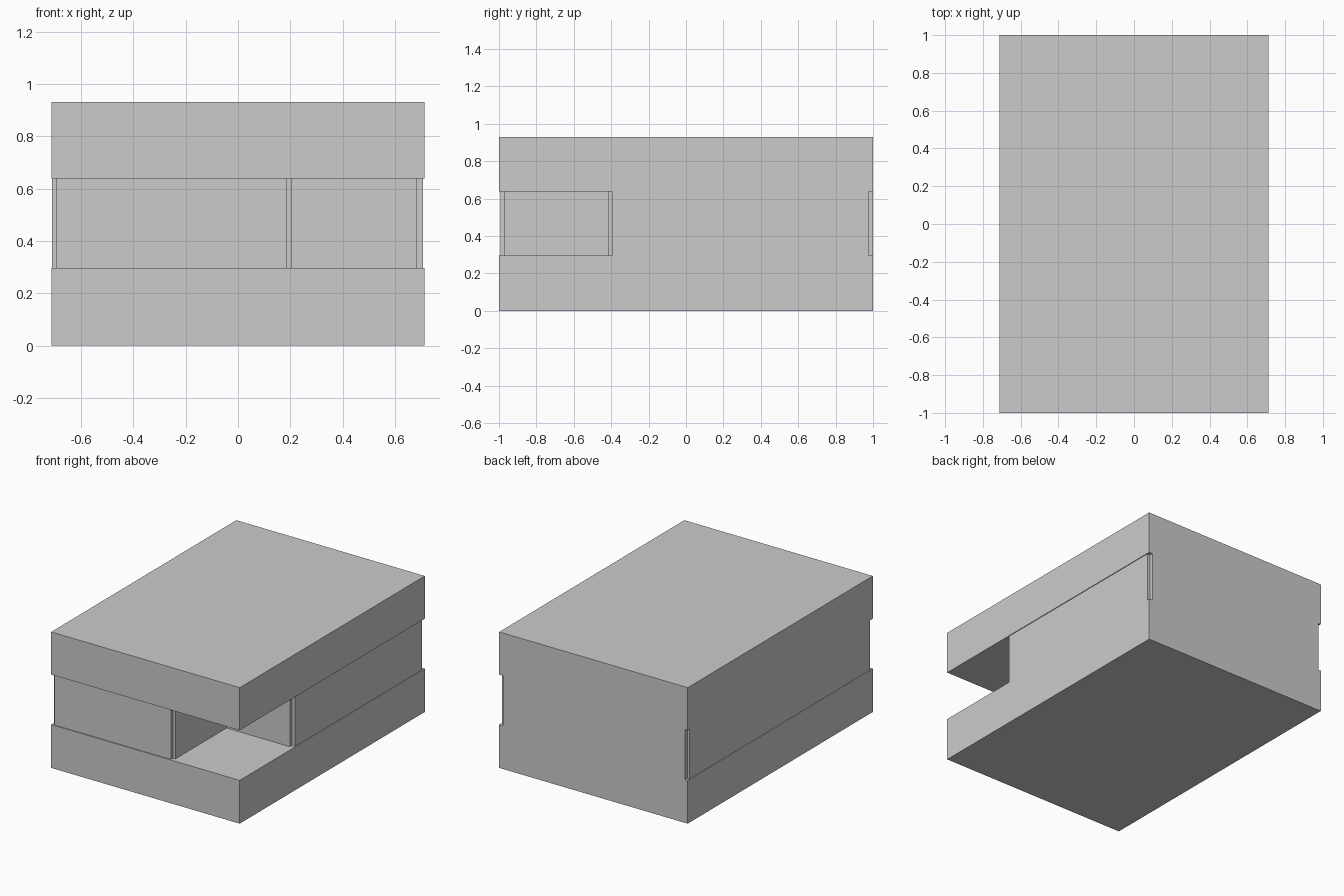
import bpy

if "Cube" in bpy.data.objects:
    bpy.data.objects.remove(bpy.data.objects["Cube"])

HX, HY = 0.713, 1.0        # half width and half depth of the slabs
Z1, Z2, TOP = 0.296, 0.638, 0.93


def box(name, x0, x1, y0, y1, z0, z1):
    bpy.ops.mesh.primitive_cube_add(
        size=1, location=((x0 + x1) / 2, (y0 + y1) / 2, (z0 + z1) / 2))
    ob = bpy.context.object
    ob.name = name
    ob.scale = (x1 - x0, y1 - y0, z1 - z0)
    bpy.ops.object.transform_apply(location=False, rotation=False, scale=True)
    return ob


# Solid slabs below and above the recessed storey
box("bottom_slab", -HX, HX, -HY, HY, 0, Z1)
box("top_slab", -HX, HX, -HY, HY, Z2, TOP)

# Thin wall panels, meeting only at their inner edges so each outer corner is notched;
# the front right corner is left open
walls = {
    "front_wall": (-0.693, 0.187, -0.993, -0.972),
    "left_wall": (-0.711, -0.693, -0.972, 0.976),
    "back_wall": (-0.693, 0.685, 0.976, HY),
    "right_wall": (0.685, 0.708, -0.396, 0.976),
    "recess_side_wall": (0.187, 0.206, -0.972, -0.396),
    "recess_back_wall": (0.206, 0.685, -0.417, -0.396),
}
for name, (x0, x1, y0, y1) in walls.items():
    box(name, x0, x1, y0, y1, Z1, Z2)
